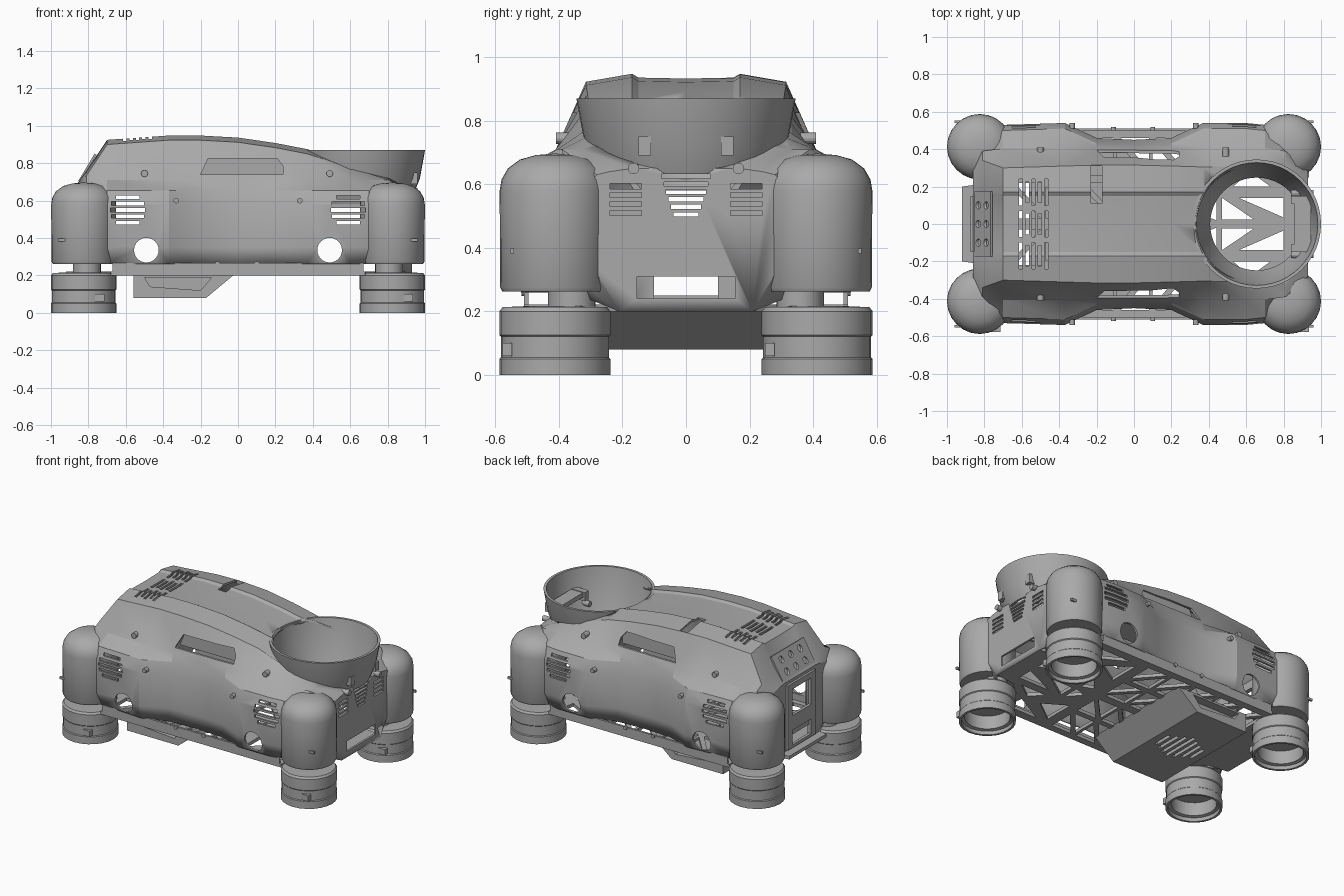
import bpy, bmesh, math
from mathutils import Matrix, Vector

if "Cube" in bpy.data.objects:
    bpy.data.objects.remove(bpy.data.objects["Cube"], do_unlink=True)


def material(name, value):
    m = bpy.data.materials.new(name)
    m.use_nodes = True
    m.diffuse_color = (value, value, value, 1)
    m.node_tree.nodes["Principled BSDF"].inputs["Base Color"].default_value = m.diffuse_color
    return m


GREY = material("body grey", 0.4)


def activate(ob):
    bpy.ops.object.select_all(action="DESELECT")
    ob.select_set(True)
    bpy.context.view_layer.objects.active = ob


def make(name, bm, smooth=30):
    bmesh.ops.recalc_face_normals(bm, faces=bm.faces)
    me = bpy.data.meshes.new(name)
    bm.to_mesh(me)
    bm.free()
    ob = bpy.data.objects.new(name, me)
    bpy.context.collection.objects.link(ob)
    me.materials.append(GREY)
    if smooth:
        activate(ob)
        bpy.ops.object.shade_smooth_by_angle(angle=math.radians(smooth))
    return ob


def apply(ob, kind, **settings):
    mod = ob.modifiers.new(kind.title(), kind)
    for key, value in settings.items():
        setattr(mod, key, value)
    activate(ob)
    bpy.ops.object.modifier_apply(modifier=mod.name)


def cut(ob, cutter, keep=False):
    apply(ob, "BOOLEAN", object=cutter, operation="DIFFERENCE", solver="EXACT")
    if not keep:
        bpy.data.objects.remove(cutter, do_unlink=True)


def box(bm, centre, size, tilt=0):
    m = Matrix.Translation(centre) @ Matrix.Rotation(tilt, 4, "Y") @ Matrix.Diagonal((*size, 1))
    bmesh.ops.create_cube(bm, size=1, matrix=m)


def rod(bm, centre, r, depth, axis="Z", sides=24):
    turn = {"X": Matrix.Rotation(math.pi / 2, 4, "Y"), "Y": Matrix.Rotation(math.pi / 2, 4, "X"),
            "Z": Matrix()}[axis]
    bmesh.ops.create_cone(bm, cap_ends=True, segments=sides, radius1=r, radius2=r, depth=depth,
                          matrix=Matrix.Translation(centre) @ turn)


def prism(bm, points, push):
    """Closed solid from a flat 3D outline pushed along a vector."""
    face = bm.faces.new([bm.verts.new(p) for p in points])
    new = bmesh.ops.extrude_face_region(bm, geom=[face], use_keep_orig=True)["geom"]
    bmesh.ops.translate(bm, vec=push, verts=[v for v in new if isinstance(v, bmesh.types.BMVert)])


def lathe(name, profile, at, sides=32, smooth=30):
    bm = bmesh.new()
    vs = [bm.verts.new((r, 0, z)) for r, z in profile]
    edges = [bm.edges.new(pair) for pair in zip(vs, vs[1:])]
    bmesh.ops.spin(bm, geom=vs + edges, axis=(0, 0, 1), cent=(0, 0, 0), angle=math.tau, steps=sides)
    bmesh.ops.remove_doubles(bm, verts=bm.verts, dist=1e-4)
    bmesh.ops.translate(bm, vec=at, verts=bm.verts)
    return make(name, bm, smooth)


# Hull: half sections along x, mirrored across y, open underneath
def section(bottom, z0, wide, sill, roof, top):
    return [(bottom, z0), (wide, .35), (wide, .58), (wide - .03, .655), (sill, .71),
            (roof, top - .025), (.17, top), (.15, top - .012), (0, top - .015)]


def nose(top):
    return [(.21, .2), (.3, .35), (.3, .56), (.29, top - .03), (.28, top - .02),
            (.24, top - .01), (.17, top), (.15, top), (0, top)]


hull_sections = [
    (-.86, nose(.69)),
    (-.81, section(.36, .26, .42, .39, .34, .76)),
    (-.7, section(.5, .26, .53, .405, .3, .925)),
    (-.37, section(.52, .26, .54, .41, .31, .948)),
    (-.2, section(.46, .26, .46, .41, .315, .948)),
    (0, section(.45, .26, .45, .41, .315, .937)),
    (.2, section(.46, .26, .46, .41, .31, .908)),
    (.37, section(.52, .26, .54, .41, .305, .875)),
    (.6, section(.52, .26, .54, .41, .31, .80)),
    (.7, section(.5, .26, .53, .405, .32, .77)),
    (.81, section(.36, .26, .42, .39, .33, .735)),
    (.93, nose(.65))]
bm = bmesh.new()
rings = []
for x, half in hull_sections:
    full = half + [(-y, z) for y, z in reversed(half[:-1])]
    rings.append([bm.verts.new((x, y, z)) for y, z in full])
for a, b in zip(rings, rings[1:]):
    for i in range(len(a) - 1):
        bm.faces.new((a[i], a[i + 1], b[i + 1], b[i]))
for end in (rings[0], rings[-1]):
    bm.faces.new(end)
hull = make("hull", bm, 25)
apply(hull, "SOLIDIFY", thickness=.014, offset=-1)

# Sensor cup with a sloping wall
cup = lathe("sensor_cup", [(.328, .87), (.345, .87), (.318, .72), (.262, .58), (.248, .58),
                           (.302, .72), (.328, .87)], (.655, 0, 0), 48)
cut(hull, lathe("cup_opening", [(0, .57), (.25, .57), (.31, .72), (.33, 1), (0, 1)], (.655, 0, 0), 48))

# Openings: louvres, lamp holes, hand slots
bm = bmesh.new()
for side in (-1, 1):
    for x in (-.59, .59):
        for k in range(-2, 3):
            dz = k * .034
            box(bm, (x, side * .53, .55 + dz), (2 * math.sqrt(.093 ** 2 - dz ** 2), .2, .02))
        rod(bm, (math.copysign(.49, x), side * .53, .335), .066, .16, "Y")
    for k in range(4):
        box(bm, (.92, side * .19, .51 + k * .028), (.12, .1, .016))
for k in range(6):
    box(bm, (.92, 0, .505 + k * .024), (.14, .08 + .015 * k, .014))
for group in (-1, 0, 1):
    for k in range(5):
        box(bm, (-.605 + k * .034, group * .17, .93), (.018, .11 if k % 2 else .14, .14))
box(bm, (-.2, .21, .94), (.06, .2, .1))
box(bm, (.92, 0, .275), (.2, .31, .07))
box(bm, (-.86, 0, .275), (.1, .2, .07))
box(bm, (-.86, 0, .53), (.1, .22, .2))
vents = make("vent_cutter", bm, 0)
cut(hull, vents, keep=True)
cut(cup, vents)

# Recessed windows along the canopy flanks
bm = bmesh.new()
window = [(-.2, .74), (.24, .74), (.24, .785), (.21, .825), (-.16, .825)]
for side in (-1, 1):
    prism(bm, [(x, side * .33, z) for x, z in window], Vector((0, side * .15, 0)))
cut(hull, make("window_cutter", bm, 0))
bm = bmesh.new()
for side in (-1, 1):
    prism(bm, [(x * 1.03, side * .325, .78 + (z - .78) * 1.15) for x, z in window],
          Vector((0, side * .008, 0)))
make("window_backs", bm, 0)

# Corner pods and the hollow feet below them
for x in (-.825, .825):
    for y in (-.413, .413):
        lathe("corner_pod", [(0, .262), (.165, .262), (.172, .275), (.174, .58), (.168, .615), (.148, .65),
                             (.11, .678), (.06, .692), (0, .697)], (x, y, 0), 32)
        lathe("foot", [(0, .12), (.14, .12), (.14, .03), (.16, .025), (.16, 0), (.175, 0), (.175, .05),
                       (.17, .055), (.17, .12), (.175, .125), (.175, .2), (.165, .213), (.1, .216),
                       (0, .216)], (x, y, 0), 24, 25)
        bm = bmesh.new()
        rod(bm, (x * .98, y * .87, .24), .075, .08)
        box(bm, (x + .085, y - .15, .08), (.05, .03, .04))
        box(bm, (x + math.copysign(.11, x), y * 1.325, .39), (.05, .012, .016))
        make("pod_fittings", bm, 25)

# Lattice floor plate
outline = [(.68, .51), (.7, .3), (.78, .22), (.92, .2)]
quarter = outline + [(x, -y) for x, y in reversed(outline)]
loop = quarter + [(-x, -y) for x, y in quarter]
bm = bmesh.new()
prism(bm, [(x, y, .2) for x, y in loop], Vector((0, 0, .022)))
floor = make("floor_plate", bm, 0)
holes = [[(.53, .2), (.62, .28), (.73, .2)], [(.47, .025), (.47, .14), (.64, .025)],
         [(.56, .14), (.8, .14), (.8, .035)], [(.36, .05), (.44, .14), (.44, .02)],
         [(.4, .45), (.64, .45), (.62, .33)], [(.34, .42), (.5, .3), (.34, .2)]]
for k in range(5):
    x = -.66 + k * .19
    holes += [[(x, .03), (x + .16, .03), (x, .2)], [(x + .17, .06), (x + .17, .22), (x + .02, .22)],
              [(x, .26), (x + .15, .26), (x, .44)], [(x + .17, .29), (x + .17, .46), (x + .02, .46)]]
bm = bmesh.new()
for tri in holes:
    for side in (-1, 1):
        prism(bm, [(x, side * y, .15) for x, y in tri], Vector((0, 0, .12)))
cut(floor, make("lattice_cutter", bm, 0))

# Sill rails with bolts, and flank bolts
bm = bmesh.new()
for side in (-1, 1):
    box(bm, (0, side * .503, .234), (1.34, .014, .066))
    for x in (-.11, .1):
        rod(bm, (x, side * .512, .262), .013, .012, "Y", 12)
    for x in (-.33, .33):
        rod(bm, (x, side * .525, .6), .015, .03, "Y", 12)
    for x in (-.5, .49):
        rod(bm, (x, side * .385, .745), .018, .05, "Y", 12)
    rod(bm, (.9, side * .165, .65), .018, .12, "X", 12)
make("rails_and_bolts", bm, 25)

# Skid box slung under the floor
bm = bmesh.new()
prism(bm, [(-.56, -.4, .205), (-.56, -.4, .08), (-.17, -.4, .08), (-.02, -.4, .205)], Vector((0, .8, 0)))
skid = make("skid_box", bm, 0)
bm = bmesh.new()
for side in (-1, 1):
    prism(bm, [(-.5, side * .34, .19), (-.47, side * .34, .14), (-.2, side * .34, .12),
               (-.14, side * .34, .19)], Vector((0, side * .1, 0)))
for k in range(7):
    box(bm, (-.5 + k * .045, 0, .08), (.022, .28 - abs(k - 3) * .05, .05))
cut(skid, make("skid_cutter", bm, 0))

# Tail: upright frame and the tilted connector plate
bm = bmesh.new()
box(bm, (-.865, 0, .45), (.02, .3, .44))
tail = make("tail_frame", bm, 0)
bm = bmesh.new()
box(bm, (-.865, 0, .54), (.1, .2, .18))
box(bm, (-.865, 0, .3), (.1, .2, .1))
cut(tail, make("tail_cutter", bm, 0))
lean = math.radians(31)
bm = bmesh.new()
box(bm, (-.805, 0, .775), (.012, .35, .17), lean)
plate = make("connector_plate", bm, 0)
bm = bmesh.new()
for y, z in ((-.1, .74), (0, .74), (.1, .74), (-.1, .81), (0, .81), (.1, .81)):
    rod(bm, (-.805, y, z), .02, .3, "X", 16)
cut(plate, make("connector_cutter", bm, 0))

# Bracket inside the cup
bm = bmesh.new()
box(bm, (.9, 0, .73), (.09, .22, .03))
for side in (-1, 1):
    box(bm, (.9, side * .13, .72), (.12, .04, .06))
make("cup_bracket", bm, 0)
